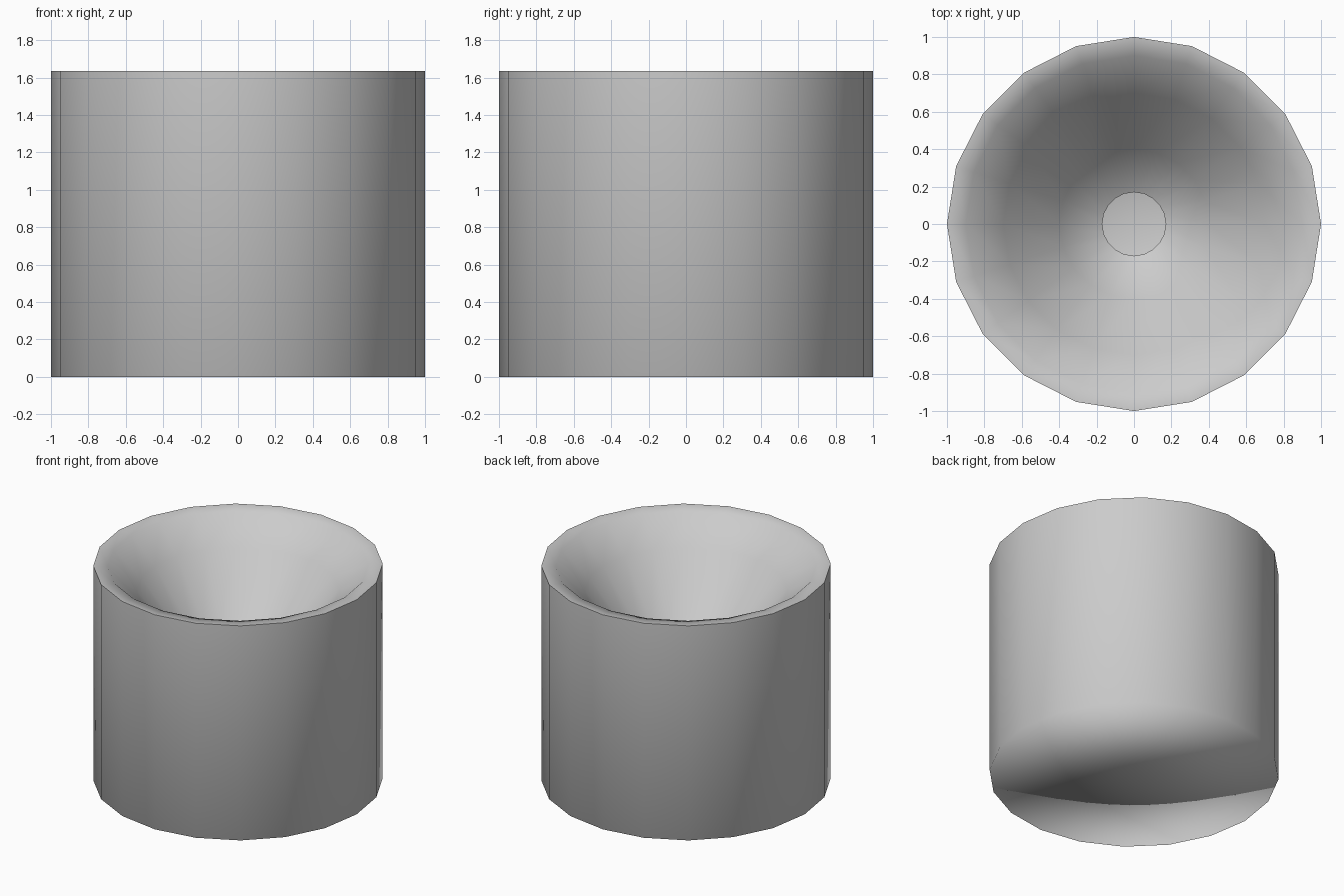
import bpy
import bmesh
import math

SIDES = 20
HEIGHT = 1.635

cube = bpy.data.objects.get("Cube")
if cube:
    bpy.data.objects.remove(cube, do_unlink=True)

grey = bpy.data.materials.new("plain grey")
grey.use_nodes = True
grey.diffuse_color = (0.6, 0.6, 0.6, 1)
bsdf = next(n for n in grey.node_tree.nodes if n.type == "BSDF_PRINCIPLED")
bsdf.inputs["Base Color"].default_value = grey.diffuse_color


def lathe(name, profile, cap_start=False):
    """Turn a list of (radius, height) points around the z axis."""
    bm = bmesh.new()
    rings = []
    for radius, z in profile:
        angles = [2 * math.pi * i / SIDES for i in range(SIDES)]
        rings.append([bm.verts.new((radius * math.cos(a), radius * math.sin(a), z))
                      for a in angles])
    for low, high in zip(rings, rings[1:]):
        for i in range(SIDES):
            j = (i + 1) % SIDES
            bm.faces.new((low[i], low[j], high[j], high[i]))
    if cap_start:
        # Fan of triangles around a centre point
        base = bm.faces.new(rings[0][::-1])
        bmesh.ops.poke(bm, faces=[base])
    for face in bm.faces:
        face.smooth = True
    mesh = bpy.data.meshes.new(name)
    bm.to_mesh(mesh)
    bm.free()
    mesh.materials.append(grey)
    obj = bpy.data.objects.new(name, mesh)
    bpy.context.collection.objects.link(obj)
    # Large faces dominate the soft shading
    weighted = obj.modifiers.new("area_shading", "WEIGHTED_NORMAL")
    weighted.mode = "FACE_AREA"
    return obj


# Outer wall with a closed, softly shaded base
lathe("outer_wall", [(1, 0), (1, HEIGHT)], cap_start=True)

# Shallow rim and funnel leading down to a small round opening
lathe("funnel", [(1, HEIGHT), (0.9, 1.627), (0.7, 1.44), (0.4, 1.05), (0.17, 0.92)])
